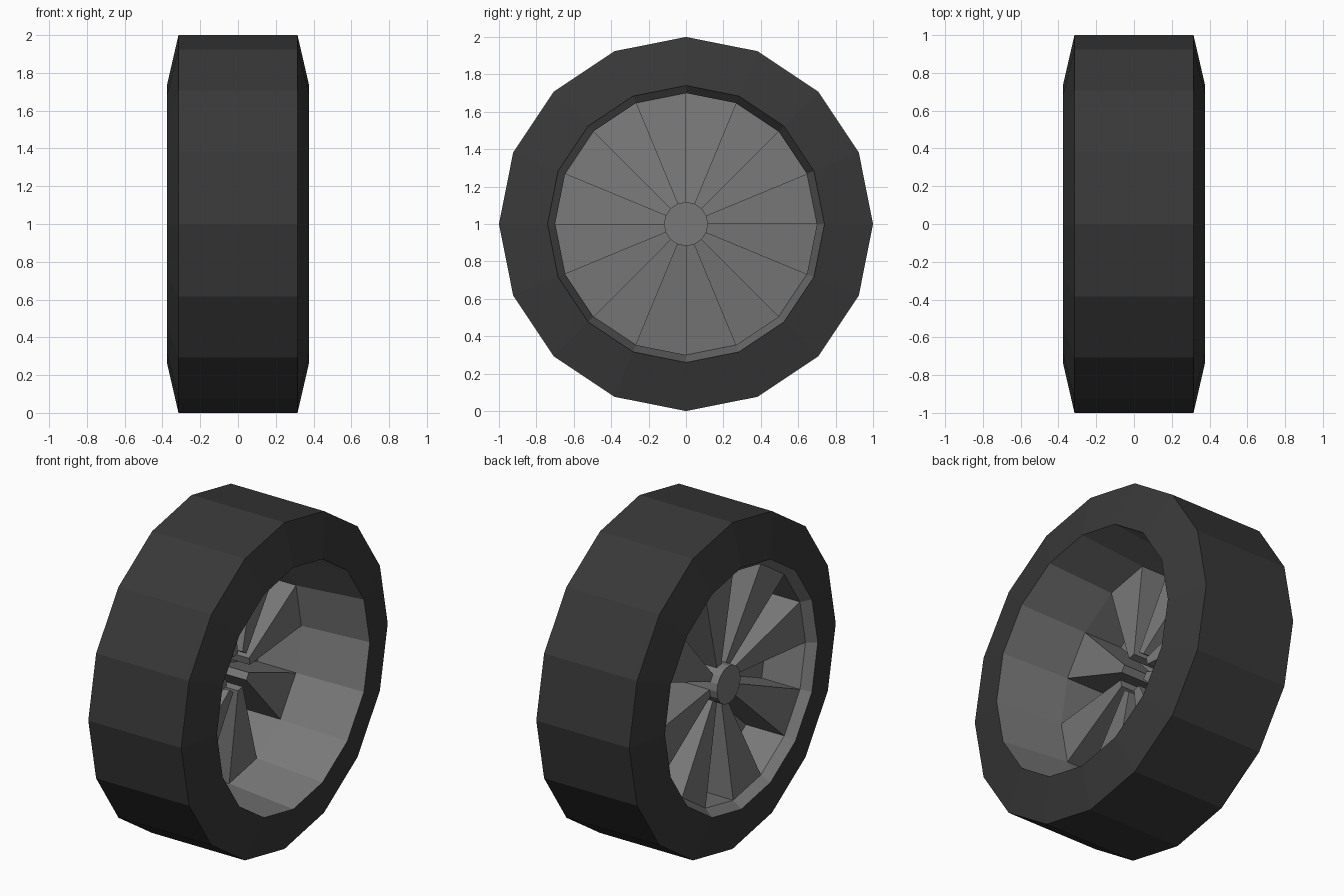
import bpy, bmesh
from math import sin, cos, pi

if "Cube" in bpy.data.objects:
    bpy.data.objects.remove(bpy.data.objects["Cube"])

N = 16  # sides of the wheel


def pt(x, r, i):
    a = 2 * pi * i / N
    return (x, r * cos(a), 1 + r * sin(a))


def make(name, faces, colour):
    bm = bmesh.new()
    for f in faces:
        bm.faces.new([bm.verts.new(p) for p in f])
    bmesh.ops.remove_doubles(bm, verts=bm.verts, dist=0.0005)
    bmesh.ops.recalc_face_normals(bm, faces=bm.faces)
    me = bpy.data.meshes.new(name)
    bm.to_mesh(me)
    bm.free()
    mat = bpy.data.materials.new(name + "_paint")
    mat.diffuse_color = (colour, colour, colour, 1)
    mat.use_nodes = True
    mat.node_tree.nodes["Principled BSDF"].inputs["Base Color"].default_value = mat.diffuse_color
    me.materials.append(mat)
    ob = bpy.data.objects.new(name, me)
    bpy.context.collection.objects.link(ob)
    return ob


def band(a, b, i):
    """One flat quad of a lathe between two (x, radius) points."""
    return [pt(*a, i), pt(*b, i), pt(*b, i + 1), pt(*a, i + 1)]


def lathe(profile):
    return [band(a, b, i) for a, b in zip(profile, profile[1:]) for i in range(N)]


DARK, METAL = 0.04, 0.19

# Tyre: flat tread with slanted sidewalls
make("tyre", lathe([(-.375, .74), (-.315, 1), (.315, 1), (.375, .74)]), DARK)

# Rim barrel: outer lip, straight part, open tapered back
make("rim_barrel", lathe([(-.375, .74), (-.32, .70), (-.06, .70), (.375, .74)]), METAL)

# Spokes: eight raised wedges alternating with eight recessed ones
front_out, front_in = (-.32, .70), (-.24, .115)
back_out, back_in = (-.06, .70), (0, .115)
spokes = []
for i in range(N):
    if i % 2:
        spokes.append(band(front_out, front_in, i))
    else:
        spokes.append(band(back_out, back_in, i))
        spokes.append(band(back_in, front_in, i))
    spokes.append([pt(*p, i) for p in (front_out, front_in, back_in, back_out)])
make("spokes", spokes, METAL)

# Hub cap
cap = lathe([(-.24, .115), (-.29, .115)])
cap.append([pt(-.29, .115, i) for i in range(N)])
make("hub_cap", cap, METAL)
